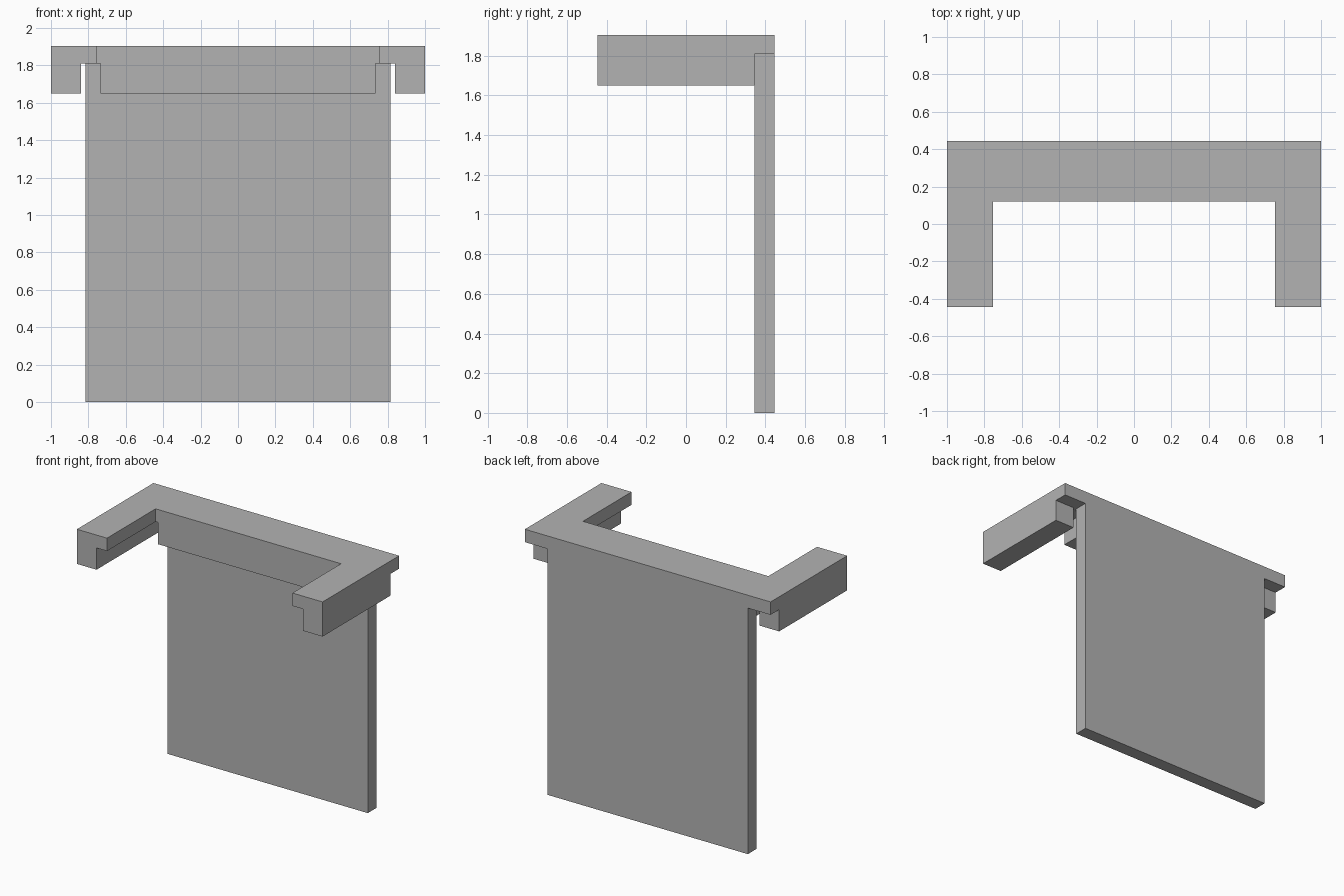
import bpy
import bmesh

cube = bpy.data.objects.get("Cube")
if cube:
    bpy.data.objects.remove(cube, do_unlink=True)

grey = bpy.data.materials.new("plain grey")
grey.use_nodes = True
colour = (0.45, 0.45, 0.45, 1)
grey.diffuse_color = colour
grey.node_tree.nodes["Principled BSDF"].inputs["Base Color"].default_value = colour

# Shared dimensions
HALF_W, HALF_D = 1.0, 0.445
TOP, SHELF_UNDER, APRON_BOTTOM = 1.905, 1.81, 1.65
PANEL_FRONT = 0.345
INNER_X, INNER_Y = 0.755, 0.12


def extrude(name, outline, z0, z1):
    """Solid prism from a counter-clockwise plan outline."""
    bm = bmesh.new()
    base = bm.faces.new([bm.verts.new((x, y, z0)) for x, y in outline])
    top = bmesh.ops.extrude_face_region(bm, geom=[base])["geom"]
    verts = [v for v in top if isinstance(v, bmesh.types.BMVert)]
    bmesh.ops.translate(bm, verts=verts, vec=(0, 0, z1 - z0))
    bmesh.ops.recalc_face_normals(bm, faces=bm.faces)
    mesh = bpy.data.meshes.new(name)
    bm.to_mesh(mesh)
    bm.free()
    mesh.materials.append(grey)
    obj = bpy.data.objects.new(name, mesh)
    bpy.context.collection.objects.link(obj)
    return obj


def box(name, x0, x1, y0, y1, z0, z1):
    return extrude(name, [(x0, y0), (x1, y0), (x1, y1), (x0, y1)], z0, z1)


# U-shaped top slab
right_half = [(INNER_X, INNER_Y), (INNER_X, -HALF_D),
              (HALF_W, -HALF_D), (HALF_W, HALF_D)]
left_half = [(-x, y) for x, y in reversed(right_half)]
extrude("top_slab", right_half + left_half, SHELF_UNDER, TOP)

# Upright back panel
box("back_panel", -0.815, 0.815, PANEL_FRONT, HALF_D, 0, SHELF_UNDER)

# Apron under the inner edge of the slab
box("centre_apron", -0.735, 0.735, INNER_Y, PANEL_FRONT, APRON_BOTTOM, SHELF_UNDER)

# Rails under the outer edges of both arms
for side, sign in (("left", 1), ("right", -1)):
    x0, x1 = sorted((sign * 0.84, sign * HALF_W))
    box(side + "_rail", x0, x1, -HALF_D, PANEL_FRONT, APRON_BOTTOM, SHELF_UNDER)
